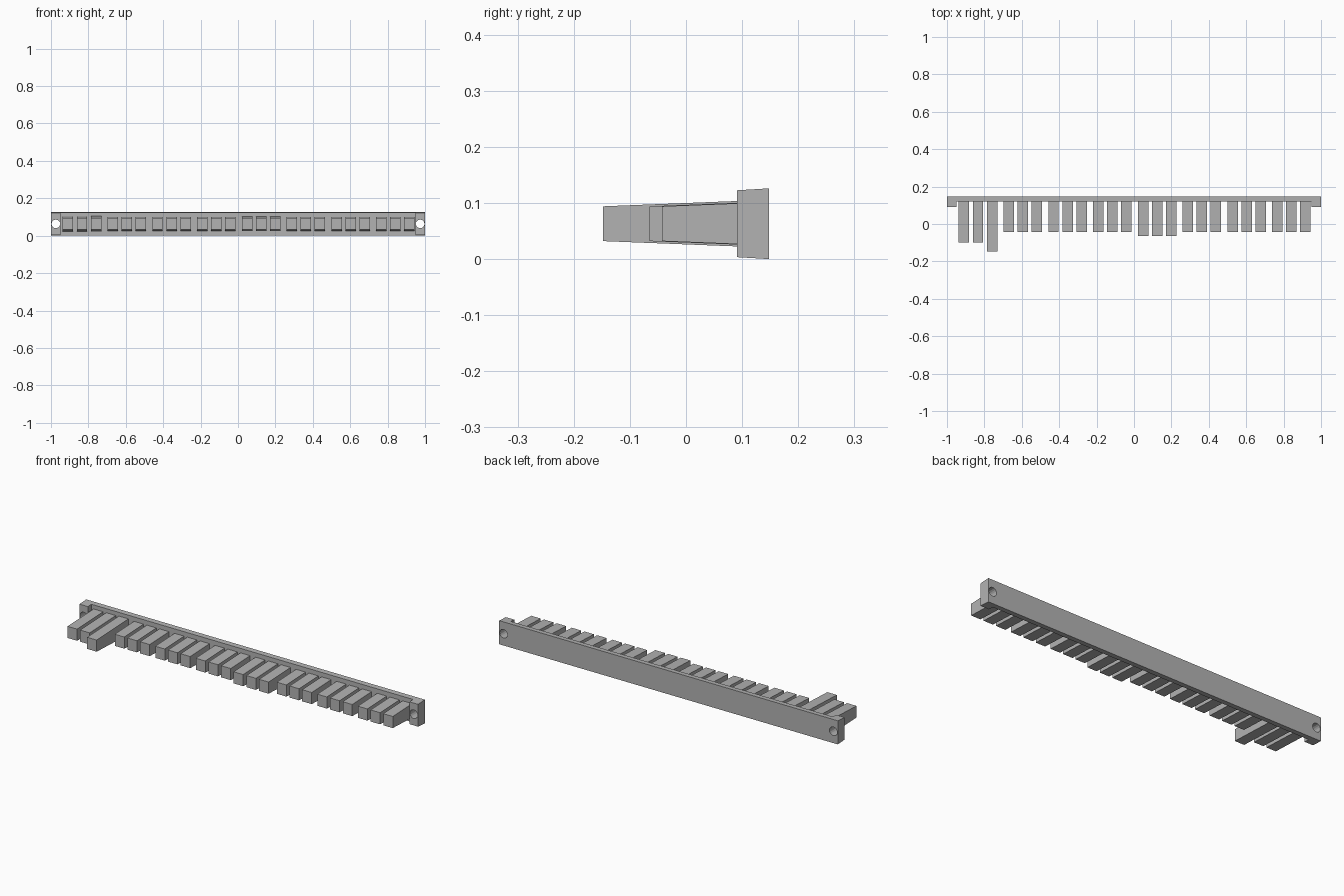
import bpy
import bmesh
import math
from mathutils import Matrix

cube = bpy.data.objects.get("Cube")
if cube:
    bpy.data.objects.remove(cube, do_unlink=True)

grey = bpy.data.materials.new("mid grey")
grey.use_nodes = True
colour = (0.45, 0.45, 0.45, 1)
grey.diffuse_color = colour
grey.node_tree.nodes["Principled BSDF"].inputs["Base Color"].default_value = colour

BACK, RAIL_FRONT, END_FRONT = 0.148, 0.12, 0.091
MID_Z = 0.063


def add_object(name, bm):
    bmesh.ops.recalc_face_normals(bm, faces=bm.faces)
    mesh = bpy.data.meshes.new(name)
    bm.to_mesh(mesh)
    bm.free()
    mesh.materials.append(grey)
    obj = bpy.data.objects.new(name, mesh)
    bpy.context.collection.objects.link(obj)
    return obj


def extrude_side(bm, profile, x0, x1):
    """Extrude a closed (y, z) outline along x."""
    face = bm.faces.new([bm.verts.new((x0, y, z)) for y, z in profile])
    out = bmesh.ops.extrude_face_region(bm, geom=[face])
    moved = [v for v in out["geom"] if isinstance(v, bmesh.types.BMVert)]
    bmesh.ops.translate(bm, verts=moved, vec=(x1 - x0, 0, 0))


def drafted(y_front, y_back, half_front, half_back):
    return [(y_front, MID_Z - half_front), (y_back, MID_Z - half_back),
            (y_back, MID_Z + half_back), (y_front, MID_Z + half_front)]


# Back rail with a thicker mounting block at each end
bm = bmesh.new()
half_at = lambda y: MID_Z - 0.06 * (BACK - y)
for x0, x1, y in ((-1, -0.95, END_FRONT), (-0.95, 0.95, RAIL_FRONT), (0.95, 1, END_FRONT)):
    extrude_side(bm, drafted(y, BACK, half_at(y), half_at(BACK)), x0, x1)
rail = add_object("mounting_rail", bm)

# Screw holes through the end blocks
bm = bmesh.new()
for x in (-0.974, 0.974):
    place = Matrix.Translation((x, RAIL_FRONT, MID_Z)) @ Matrix.Rotation(math.pi / 2, 4, "X")
    bmesh.ops.create_cone(bm, cap_ends=True, segments=16, radius1=0.023,
                          radius2=0.023, depth=0.2, matrix=place)
cutter = add_object("screw_hole_cutter", bm)
cutter.hide_render = True
cutter.hide_viewport = True
holes = rail.modifiers.new("screw holes", "BOOLEAN")
holes.operation = "DIFFERENCE"
holes.solver = "EXACT"
holes.use_self = True
holes.object = cutter

# Tapered teeth in eight groups of three
special = {0: (-0.10, -0.10, -0.148), 4: (-0.065,) * 3}
for group in range(8):
    for i, tip in enumerate(special.get(group, (-0.043,) * 3)):
        x = -0.834 + 0.2393 * group + 0.075 * (i - 1)
        root_half = 0.031 + 0.04 * (RAIL_FRONT - tip)
        bm = bmesh.new()
        extrude_side(bm, drafted(tip, RAIL_FRONT + 0.002, 0.031, root_half),
                     x - 0.028, x + 0.028)
        add_object(f"tooth_{group * 3 + i + 1}", bm)
